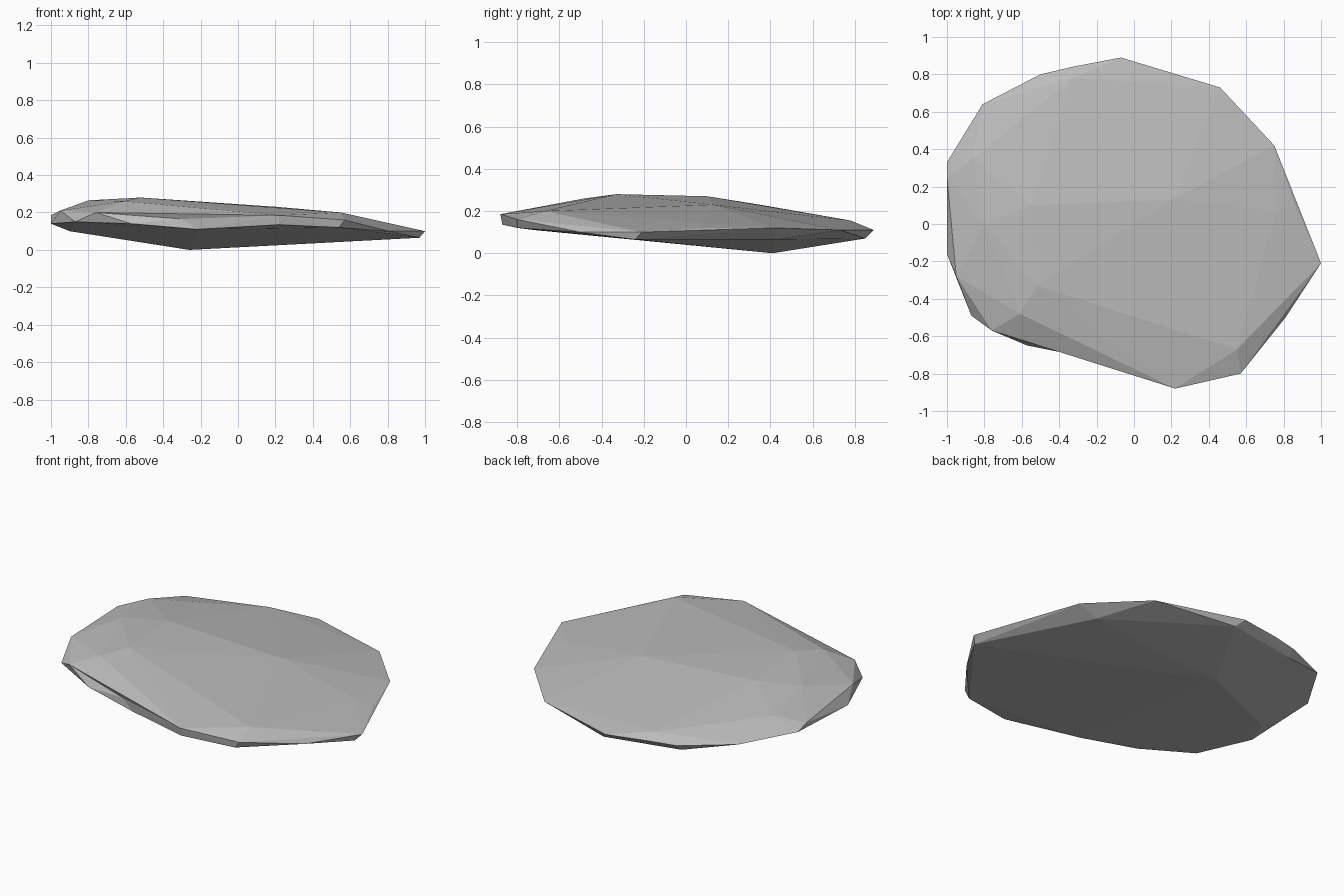
import bpy
import bmesh
from mathutils import Vector

default_cube = bpy.data.objects.get("Cube")
if default_cube:
    bpy.data.objects.remove(default_cube, do_unlink=True)

# Corner points of the flat stone, in hundredths of a unit
crown = [(-52, -33, 28), (-55, 10, 27), (-80, 0, 26.5), (-61, -48, 26),
         (21, 13, 23), (55, -67, 20), (76, 7, 14.5), (-33, 78, 15.5),
         (-86, 35, 23), (-95, -28, 21), (-76, -57, 20)]
rim = [(-100, 25, 18.5), (-100, 33, 16), (-81, 64, 15), (-50, 80, 12),
       (-33, 84, 12), (-7, 89, 11), (46, 73, 11), (75, 42, 12), (86, 10, 12),
       (100, -21, 10), (81, -50, 10), (57, -80, 16), (22, -88, 18.5),
       (-57, -65, 14), (-87, -49, 15), (-100, -16, 14)]
underside = [(54, -80, 12), (22, -87, 13.5), (97, -24, 6.5), (63, 42, 6.5),
             (-3, 85, 7), (-50, 76, 8), (-26, 41, 0), (-90, 5, 10)]
# Corners of the shallow chip in the front edge, pulled inward after the hull
chip = [(-30, -70, 16.5), (-22, -72, 11)]
chip_depth = Vector((0, -0.07, 0))


def to_units(point):
    return Vector(point) / 100


def build_stone(name, material):
    bm = bmesh.new()
    for point in crown + rim + underside:
        bm.verts.new(to_units(point))
    chipped = [bm.verts.new(to_units(point) + chip_depth) for point in chip]

    # Wrap the corners in flat facets and drop any unused points
    result = bmesh.ops.convex_hull(bm, input=bm.verts[:])
    chipped = [vert for vert in chipped if vert.is_valid]
    for vert in chipped:
        vert.co -= chip_depth
    loose = [vert for vert in bm.verts if not vert.link_faces]
    bmesh.ops.delete(bm, geom=loose, context='VERTS')
    bmesh.ops.recalc_face_normals(bm, faces=bm.faces[:])

    mesh = bpy.data.meshes.new(name)
    bm.to_mesh(mesh)
    bm.free()
    mesh.materials.append(material)
    stone = bpy.data.objects.new(name, mesh)
    bpy.context.collection.objects.link(stone)
    return stone


def make_material(name, color):
    material = bpy.data.materials.new(name)
    material.use_nodes = True
    material.diffuse_color = color
    shader = material.node_tree.nodes["Principled BSDF"]
    shader.inputs["Base Color"].default_value = color
    return material


stone_grey = make_material("stone grey", (0.5, 0.5, 0.5, 1))
build_stone("flat_stone", stone_grey)
